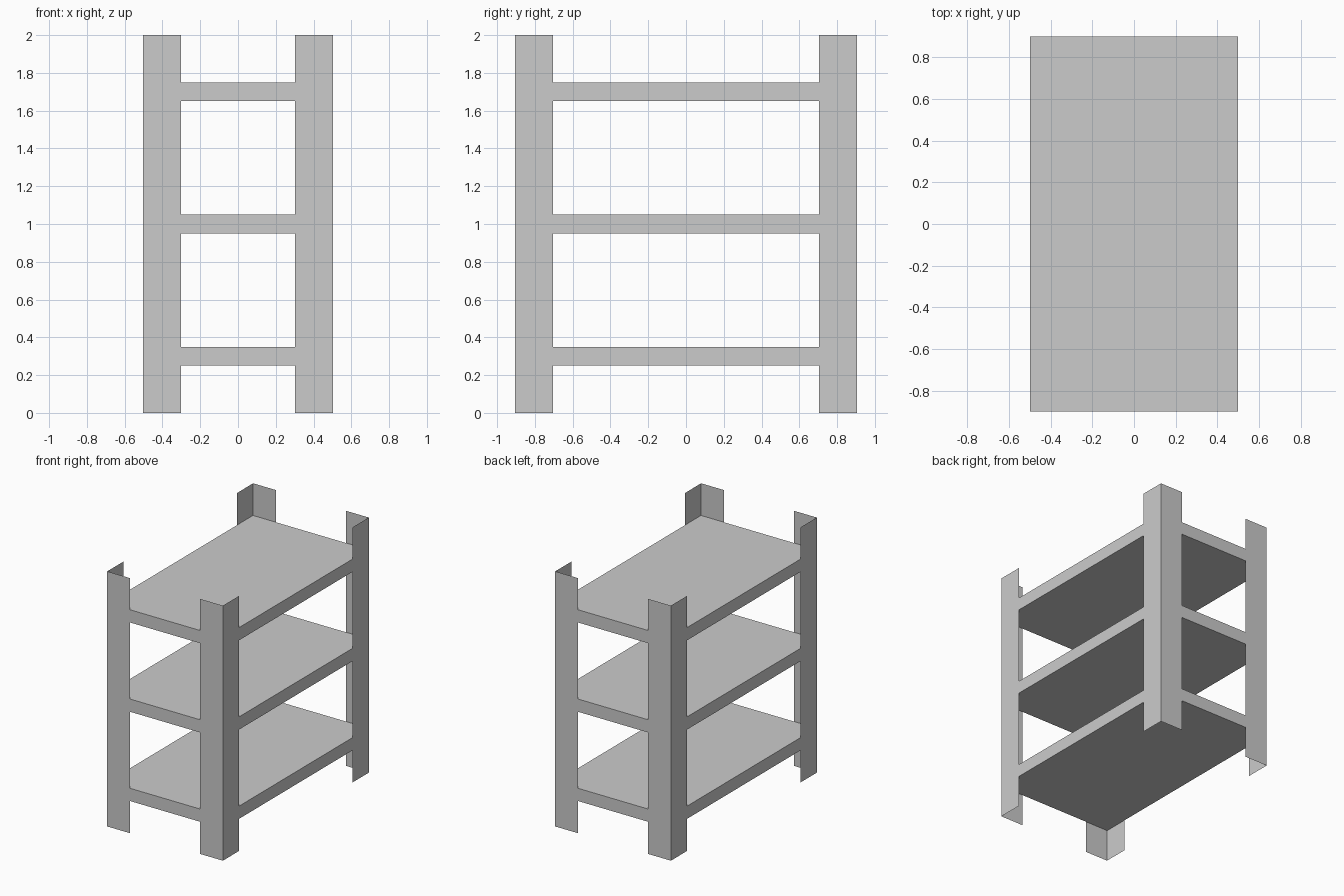
import bpy, bmesh

if "Cube" in bpy.data.objects:
    bpy.data.objects.remove(bpy.data.objects["Cube"])

HX, HY, HEIGHT = 0.502, 0.904, 2.0   # outer corner of the angle posts
FLANGE = 0.2                         # width of each post flange


def add_object(name, bm):
    mesh = bpy.data.meshes.new(name)
    bm.normal_update()
    bm.to_mesh(mesh)
    bm.free()
    obj = bpy.data.objects.new(name, mesh)
    bpy.context.collection.objects.link(obj)
    return obj


# Shelf boards
def shelf(name, z):
    bm = bmesh.new()
    bmesh.ops.create_cube(bm, size=1)
    bmesh.ops.scale(bm, vec=(1.0, 1.8, 0.1), verts=bm.verts)
    bmesh.ops.translate(bm, vec=(0, 0, z), verts=bm.verts)
    add_object(name, bm)


# Corner post: thin L-shaped sheet wrapped around the shelf corner
def post(name, sx, sy):
    bm = bmesh.new()
    path = [(HX - FLANGE, HY), (HX, HY), (HX, HY - FLANGE)]
    verts = [bm.verts.new((sx * x, sy * y, 0)) for x, y in path]
    edges = [bm.edges.new(pair) for pair in zip(verts, verts[1:])]
    out = bmesh.ops.extrude_edge_only(bm, edges=edges)
    top = [g for g in out["geom"] if isinstance(g, bmesh.types.BMVert)]
    bmesh.ops.translate(bm, vec=(0, 0, HEIGHT), verts=top)
    # Face every flange outwards
    bm.normal_update()
    for face in list(bm.faces):
        if face.normal.x * sx + face.normal.y * sy < 0:
            face.normal_flip()
    add_object(name, bm)


for label, z in (("bottom", 0.3), ("middle", 1.0), ("top", 1.7)):
    shelf(label + "_shelf", z)

for x_label, sx in (("left", -1), ("right", 1)):
    for y_label, sy in (("front", -1), ("back", 1)):
        post(f"{y_label}_{x_label}_post", sx, sy)
